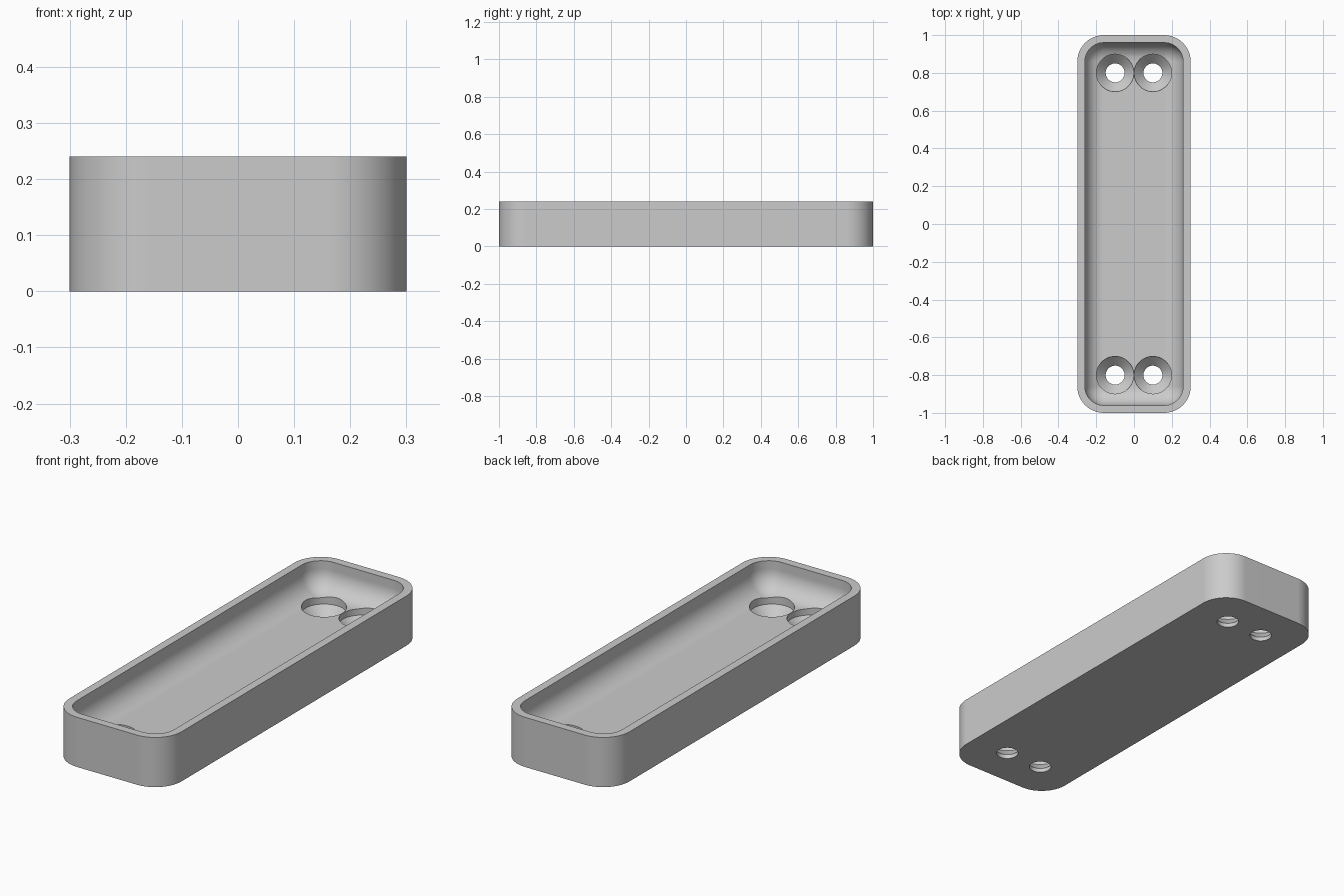
import bpy, bmesh, math

cube = bpy.data.objects.get("Cube")
if cube:
    bpy.data.objects.remove(cube, do_unlink=True)

HALF_X, HALF_Y, HEIGHT = 0.3, 1.0, 0.24
CORNER, WALL, FLOOR, FILLET = 0.14, 0.04, 0.1, 0.1

grey = bpy.data.materials.new("plain grey")
grey.use_nodes = True
colour = (0.6, 0.6, 0.6, 1)
grey.diffuse_color = colour
grey.node_tree.nodes["Principled BSDF"].inputs["Base Color"].default_value = colour


def skin(name, loops):
    """Join matching closed loops of points and cap both ends."""
    bm = bmesh.new()
    rings = [[bm.verts.new(p) for p in loop] for loop in loops]
    n = len(rings[0])
    for a, b in zip(rings, rings[1:]):
        for i in range(n):
            j = (i + 1) % n
            bm.faces.new((a[i], a[j], b[j], b[i]))
    bm.faces.new(rings[0][::-1])
    bm.faces.new(rings[-1])
    bmesh.ops.remove_doubles(bm, verts=bm.verts, dist=1e-5)
    bmesh.ops.recalc_face_normals(bm, faces=bm.faces)
    mesh = bpy.data.meshes.new(name)
    bm.to_mesh(mesh)
    bm.free()
    mesh.materials.append(grey)
    obj = bpy.data.objects.new(name, mesh)
    bpy.context.collection.objects.link(obj)
    return obj


def rounded_rect(inset, z, steps=12):
    """Rounded rectangle whose corner radius shrinks with the inset."""
    r = CORNER - inset
    points = []
    for quarter, (sx, sy) in enumerate([(1, 1), (-1, 1), (-1, -1), (1, -1)]):
        for k in range(steps + 1):
            a = (quarter + k / steps) * math.pi / 2
            points.append((sx * (HALF_X - CORNER) + r * math.cos(a),
                           sy * (HALF_Y - CORNER) + r * math.sin(a), z))
    return points


def circle(x, y, r, z, steps=48):
    angles = [math.tau * k / steps for k in range(steps)]
    return [(x + r * math.cos(a), y + r * math.sin(a), z) for a in angles]


# Tray: outer wall, flat rim, inner wall and filleted floor
profile = [(0, 0), (0, HEIGHT), (WALL, HEIGHT)]
for k in range(13):
    a = k / 12 * math.pi / 2
    profile.append((WALL + FILLET * (1 - math.cos(a)),
                    FLOOR + FILLET * (1 - math.sin(a))))
tray = skin("tray", [rounded_rect(i, z) for i, z in profile])

# Countersunk screw holes: bore, cone and head recess
hole = [(0.05, -0.05), (0.05, 0.02), (0.099, 0.07), (0.099, 0.22)]
for x in (-0.1, 0.1):
    for y in (-0.8, 0.8):
        cutter = skin("screw_hole_cutter", [circle(x, y, r, z) for r, z in hole])
        cutter.hide_render = True
        cut = tray.modifiers.new("screw hole", 'BOOLEAN')
        cut.operation, cut.solver, cut.object = 'DIFFERENCE', 'EXACT', cutter

# Apply the cuts, remove the cutters and shade
bpy.ops.object.select_all(action='DESELECT')
tray.select_set(True)
bpy.context.view_layer.objects.active = tray
for mod in list(tray.modifiers):
    cutter = mod.object
    bpy.ops.object.modifier_apply(modifier=mod.name)
    bpy.data.objects.remove(cutter, do_unlink=True)
bpy.ops.object.shade_smooth_by_angle(angle=math.radians(25))
weighted = tray.modifiers.new("even shading", 'WEIGHTED_NORMAL')
weighted.keep_sharp = True
